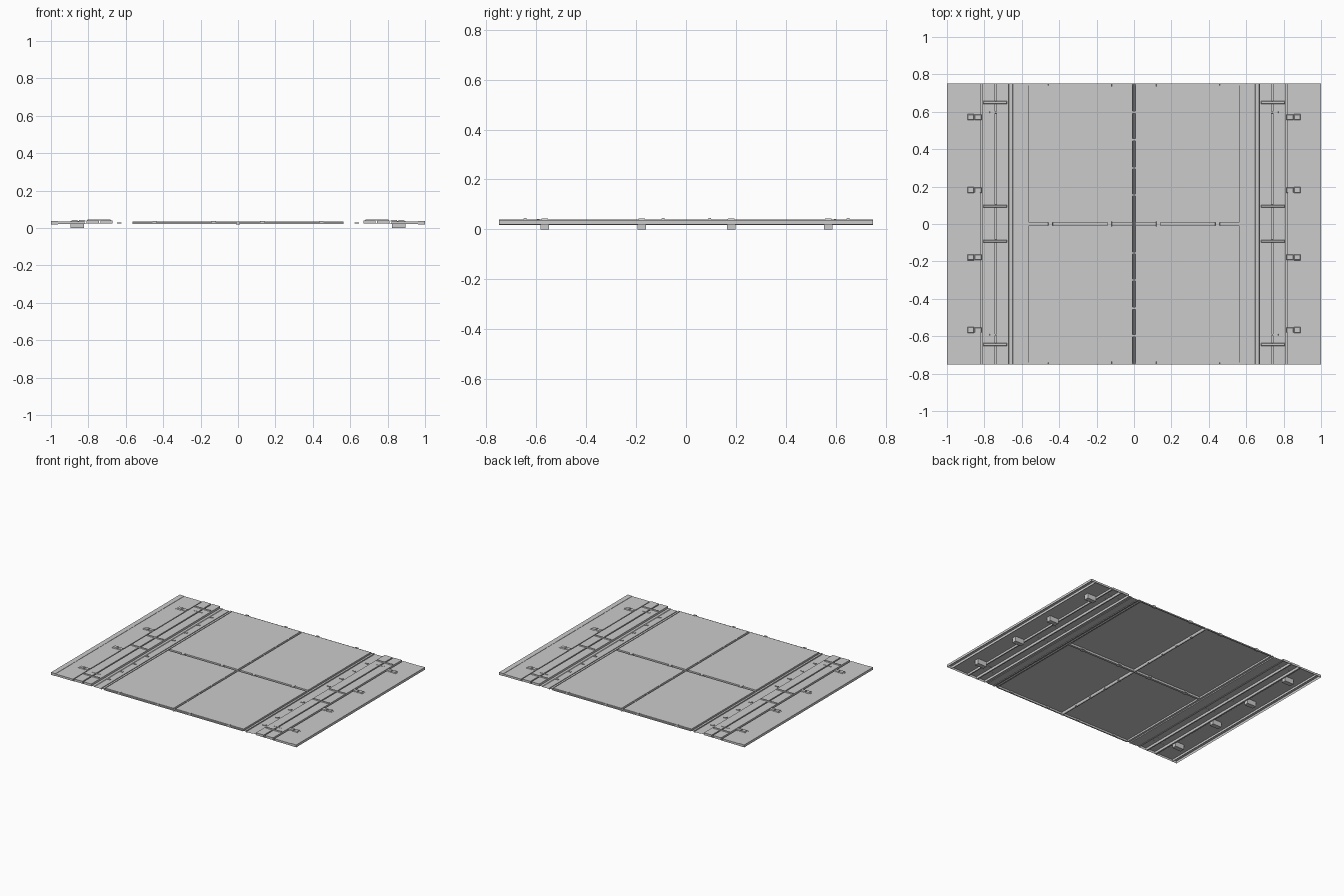
import bpy, bmesh

if "Cube" in bpy.data.objects:
    bpy.data.objects.remove(bpy.data.objects["Cube"])


def add_box(bm, x0, x1, y0, y1, z0, z1, inset=0.0, open_bottom=False):
    """Box with an optionally tapered top and an optional open underside."""
    lo = [bm.verts.new(p) for p in ((x0, y0, z0), (x1, y0, z0), (x1, y1, z0), (x0, y1, z0))]
    i = inset
    hi = [bm.verts.new(p) for p in ((x0 + i, y0 + i, z1), (x1 - i, y0 + i, z1),
                                    (x1 - i, y1 - i, z1), (x0 + i, y1 - i, z1))]
    bm.faces.new(hi)
    for k in range(4):
        n = (k + 1) % 4
        bm.faces.new((lo[k], lo[n], hi[n], hi[k]))
    if not open_bottom:
        bm.faces.new(lo[::-1])


def finish(name, bm, mirror=(True, False)):
    me = bpy.data.meshes.new(name)
    bm.to_mesh(me)
    bm.free()
    ob = bpy.data.objects.new(name, me)
    bpy.context.collection.objects.link(ob)
    if any(mirror):
        m = ob.modifiers.new("Mirror", 'MIRROR')
        m.use_axis = (mirror[0], mirror[1], False)
        m.use_mirror_merge = False
    return ob


def boxes(name, items, mirror=(True, False), **kw):
    bm = bmesh.new()
    for b in items:
        add_box(bm, *b, **kw)
    return finish(name, bm, mirror)


def folded_sheet(name, profile, y=0.75, mirror=(True, False)):
    """Extrude an (x, z) profile along y as a single sheet."""
    bm = bmesh.new()
    rows = [[bm.verts.new((x, s, z)) for x, z in profile] for s in (-y, y)]
    for k in range(len(profile) - 1):
        bm.faces.new((rows[0][k], rows[0][k + 1], rows[1][k + 1], rows[1][k]))
    return finish(name, bm, mirror)


Y = 0.75
FLOOR = 0.023

# Four large floor panels, folded-down edges and open underneath
boxes("floor_panel", [(0.007, 0.565, 0.008, 0.741, FLOOR, 0.035)],
      mirror=(True, True), inset=0.001, open_bottom=True)

# Seam floors between and around the panels
folded_sheet("centre_seam", [(-0.007, FLOOR), (-0.003, 0.017), (0.003, 0.017), (0.007, FLOOR)],
             mirror=(False, False))
boxes("cross_seam", [(0.007, 0.565, -0.008, 0.008, 0.021, FLOOR)])
boxes("end_flange", [(0.007, 0.565, 0.741, Y, 0.022, 0.030)], mirror=(True, True))

# Recessed gutter with a narrow slot beside the floor panels
folded_sheet("side_gutter", [(0.565, 0.025), (0.573, 0.025), (0.573, 0.030), (0.588, 0.030),
                             (0.588, 0.022), (0.598, 0.022), (0.598, 0.025), (0.647, 0.025),
                             (0.650, 0.028), (0.668, 0.028), (0.671, 0.023)])

# Twin raised rails with a groove between
boxes("side_rail", [(0.671, 0.735, -Y, Y, FLOOR, 0.040), (0.744, 0.811, -Y, Y, FLOOR, 0.040)],
      open_bottom=True)
boxes("rail_groove", [(0.735, 0.744, -Y, Y, 0.022, FLOOR), (0.811, 0.821, -Y, Y, 0.022, FLOOR)])

# Outer plates with a slim edge strip
boxes("outer_plate", [(0.821, 0.963, -Y, Y, 0.021, 0.036), (0.963, 1.0, -Y, Y, 0.020, 0.038)],
      open_bottom=True)

# Bars crossing the rails
boxes("rail_bar", [(0.678, 0.808, y - 0.008, y + 0.008, 0.039, 0.045)
                   for y in (-0.645, -0.092, 0.095, 0.650)], inset=0.003)
boxes("rail_bridge", [(0.708, 0.772, y - 0.005, y + 0.005, 0.039, 0.042)
                      for y in (-0.592, 0.597)], inset=0.001)

# Clamps that pass through the outer plates
CLIP_Y = (-0.567, -0.178, 0.181, 0.571)
boxes("clamp_foot", [(0.824, 0.896, y - 0.017, y + 0.017, 0.0, 0.037) for y in CLIP_Y])
boxes("clamp_head", [(0.856, 0.890, y - 0.016, y + 0.016, 0.037, 0.043) for y in CLIP_Y], inset=0.003)
boxes("clamp_arm", [(0.815, 0.852, y - 0.014, y + 0.014, 0.036, 0.042) for y in CLIP_Y], inset=0.002)

# Small hooks in the gutter and ties along the centre seam
TIE_Y = (0.155, 0.30, 0.45, 0.597)
boxes("gutter_hook", [(0.622, 0.646, y - 0.004, y + 0.004, 0.025, 0.029) for y in TIE_Y]
      + [(0.638, 0.646, y - 0.010, y, 0.025, 0.030) for y in TIE_Y], mirror=(True, True))
boxes("centre_tie", [(-0.010, 0.010, y - 0.006, y + 0.006, 0.020, 0.036) for y in TIE_Y],
      mirror=(False, True))

# Latches on the cross seam and the end edges
LATCH_X = (0.130, 0.447)
boxes("cross_latch", [(x - 0.013, x + 0.013, -0.015, 0.015, 0.022, 0.038) for x in LATCH_X], inset=0.002)
boxes("end_latch", [(x - 0.013, x + 0.013, 0.734, Y, 0.022, 0.038) for x in LATCH_X],
      mirror=(True, True), inset=0.002)
